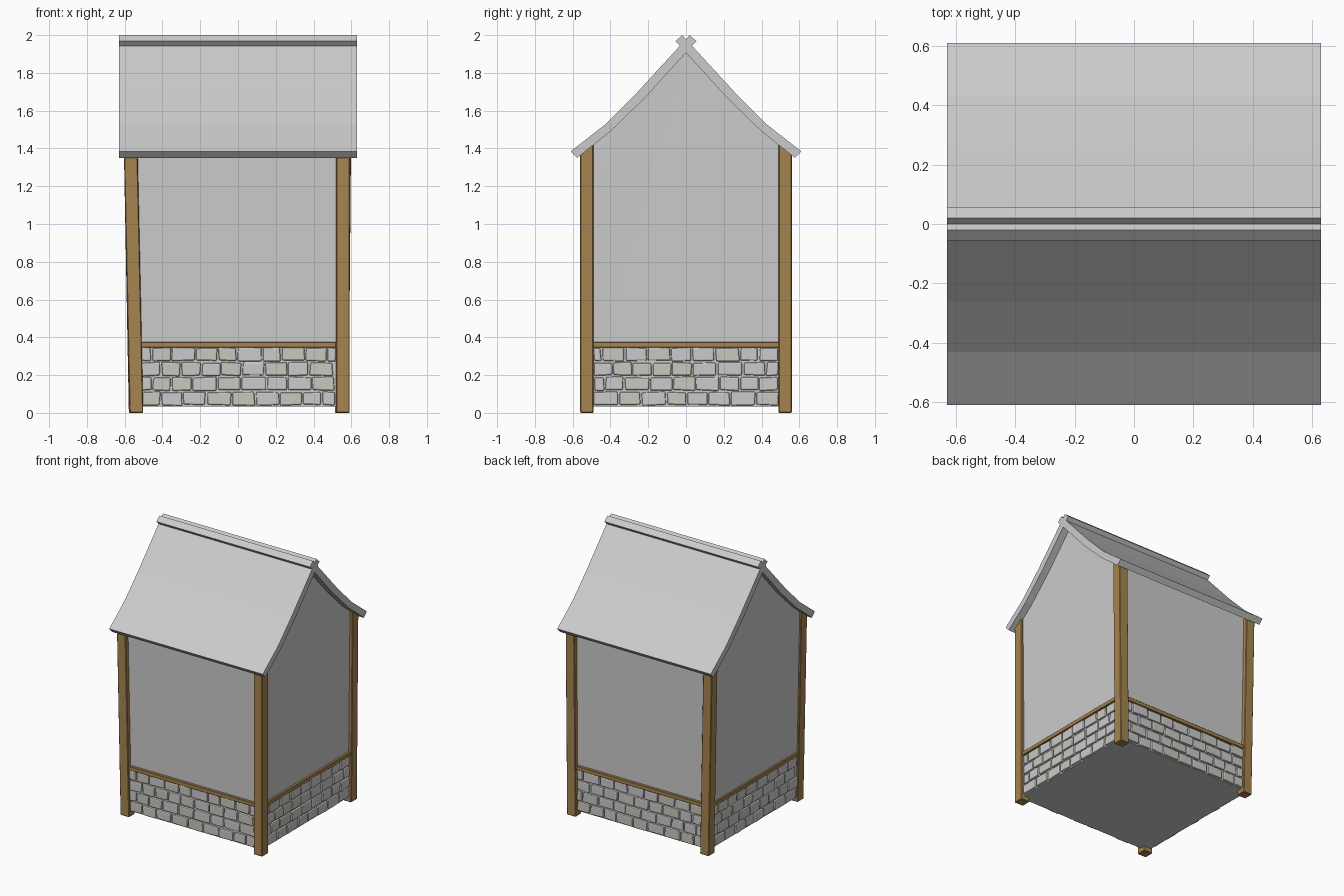
import bpy, bmesh, random
from mathutils import Vector

if "Cube" in bpy.data.objects:
    bpy.data.objects.remove(bpy.data.objects["Cube"])
random.seed(4)


def material(name, rgb):
    m = bpy.data.materials.new(name)
    m.diffuse_color = (*rgb, 1)
    m.use_nodes = True
    m.node_tree.nodes["Principled BSDF"].inputs["Base Color"].default_value = m.diffuse_color
    return m


WOOD = material("wood", (0.38, 0.23, 0.08))
STONES = [material("stone_grey", (0.66, 0.66, 0.68)),
          material("stone_warm", (0.58, 0.58, 0.53)),
          material("stone_light", (0.74, 0.74, 0.75))]


def finish(name, bm, mats=()):
    bmesh.ops.recalc_face_normals(bm, faces=bm.faces)
    me = bpy.data.meshes.new(name)
    bm.to_mesh(me)
    bm.free()
    for m in mats:
        me.materials.append(m)
    ob = bpy.data.objects.new(name, me)
    bpy.context.collection.objects.link(ob)
    return ob


def loft(bm, ring_a, ring_b, mat=0):
    """Closed solid between two matching rings of points."""
    a = [bm.verts.new(p) for p in ring_a]
    b = [bm.verts.new(p) for p in ring_b]
    faces = [bm.faces.new(a), bm.faces.new(b[::-1])]
    for i in range(len(a)):
        j = (i + 1) % len(a)
        faces.append(bm.faces.new((a[i], a[j], b[j], b[i])))
    for f in faces:
        f.material_index = mat


def bevel(ob, width, segments=1):
    m = ob.modifiers.new("bevel", 'BEVEL')
    m.width, m.segments = width, segments


# Roof: one curved slab running past the ridge, mirrored to the other side
upper = [(0.61, 1.385), (0.43, 1.525), (0.26, 1.695), (-0.02, 2.0)]
lower = [(0.577, 1.35), (0.40, 1.49), (0.215, 1.67), (-0.055, 1.968)]
slab = upper + lower[::-1]
bm = bmesh.new()
loft(bm, [(-0.63, y, z) for y, z in slab], [(0.63, y, z) for y, z in slab])
roof = finish("roof", bm)
mir = roof.modifiers.new("mirror", 'MIRROR')
mir.use_axis = (False, True, False)
mir.use_mirror_merge = False

# Plaster walls: gabled body under the roof, leaning out slightly to the top
half = [(0.53, 0.035), (0.53, 1.40), (0.40, 1.50), (0.215, 1.68)]
body = half + [(0, 1.92)] + [(-y, z) for y, z in half[::-1]]


def wall_ring(side):
    lean = 0.028 if side < 0 else 0.014
    return [(side * (0.562 + lean * min(z / 1.35, 1)), y, z) for y, z in body]


bm = bmesh.new()
loft(bm, wall_ring(-1), wall_ring(1))
bmesh.ops.triangulate(bm, faces=[f for f in bm.faces if len(f.verts) > 4])
finish("walls", bm)

# Corner posts: tops cut to the roof slope, left pair leaning outwards
posts = {"post_front_left": (-1, -1, -0.538, -0.568), "post_back_left": (-1, 1, -0.542, -0.568),
         "post_front_right": (1, -1, 0.555, 0.555), "post_back_right": (1, 1, 0.550, 0.562)}
for name, (sx, sy, x0, x1) in posts.items():
    def ring(x, z_out, z_in):
        return [(x - 0.036, sy * 0.56, z_out), (x + 0.036, sy * 0.56, z_out),
                (x + 0.036, sy * 0.49, z_in), (x - 0.036, sy * 0.49, z_in)]
    bm = bmesh.new()
    loft(bm, ring(x0, 0, 0), ring(x1, 1.38, 1.43))
    bevel(finish(name, bm, [WOOD]), 0.004)

# Four sides of the base: outward axis, sideways axis, wall distance, half length
sides = {"front": ((0, -1, 0), (1, 0, 0), 0.53, 0.518), "back": ((0, 1, 0), (-1, 0, 0), 0.53, 0.518),
         "right": ((1, 0, 0), (0, 1, 0), 0.562, 0.492), "left": ((-1, 0, 0), (0, -1, 0), 0.562, 0.492)}
for name, (out, along, dist, span) in sides.items():
    out, along = Vector(out), Vector(along)

    def at(u, d, z):
        return along * u + out * d + Vector((0, 0, z))

    def plate(u0, u1, z0, z1):
        return [(u0, z0), (u1, z0), (u1, z1), (u0, z1)]

    # Wooden rail capping the stonework
    outline = plate(-span, span, 0.345, 0.375)
    bm = bmesh.new()
    loft(bm, [at(u, dist - 0.02, z) for u, z in outline],
         [at(u, dist + 0.02, z) for u, z in outline])
    bevel(finish("rail_" + name, bm, [WOOD]), 0.003)

    # Irregular stone courses with staggered joints
    bm = bmesh.new()
    for row in range(4):
        z0 = 0.038 + row * 0.078
        u = -span - (0.0, 0.06, 0.02, 0.08)[row]
        while u < span - 0.03:
            w = random.uniform(0.10, 0.14)
            u0, u1 = max(u, -span), min(u + w, span)
            if u1 - u0 > 0.03:
                proud = dist + random.uniform(0.010, 0.017)
                shape = [(a + random.uniform(-0.004, 0.004), b + random.uniform(-0.004, 0.004))
                         for a, b in plate(u0 + 0.004, u1 - 0.004, z0 + 0.003, z0 + 0.073)]
                loft(bm, [at(a, dist - 0.02, b) for a, b in shape],
                     [at(a, proud, b) for a, b in shape],
                     random.choice((0, 0, 0, 1, 1, 2)))
            u += w
    bevel(finish("stones_" + name, bm, STONES), 0.008, 2)
